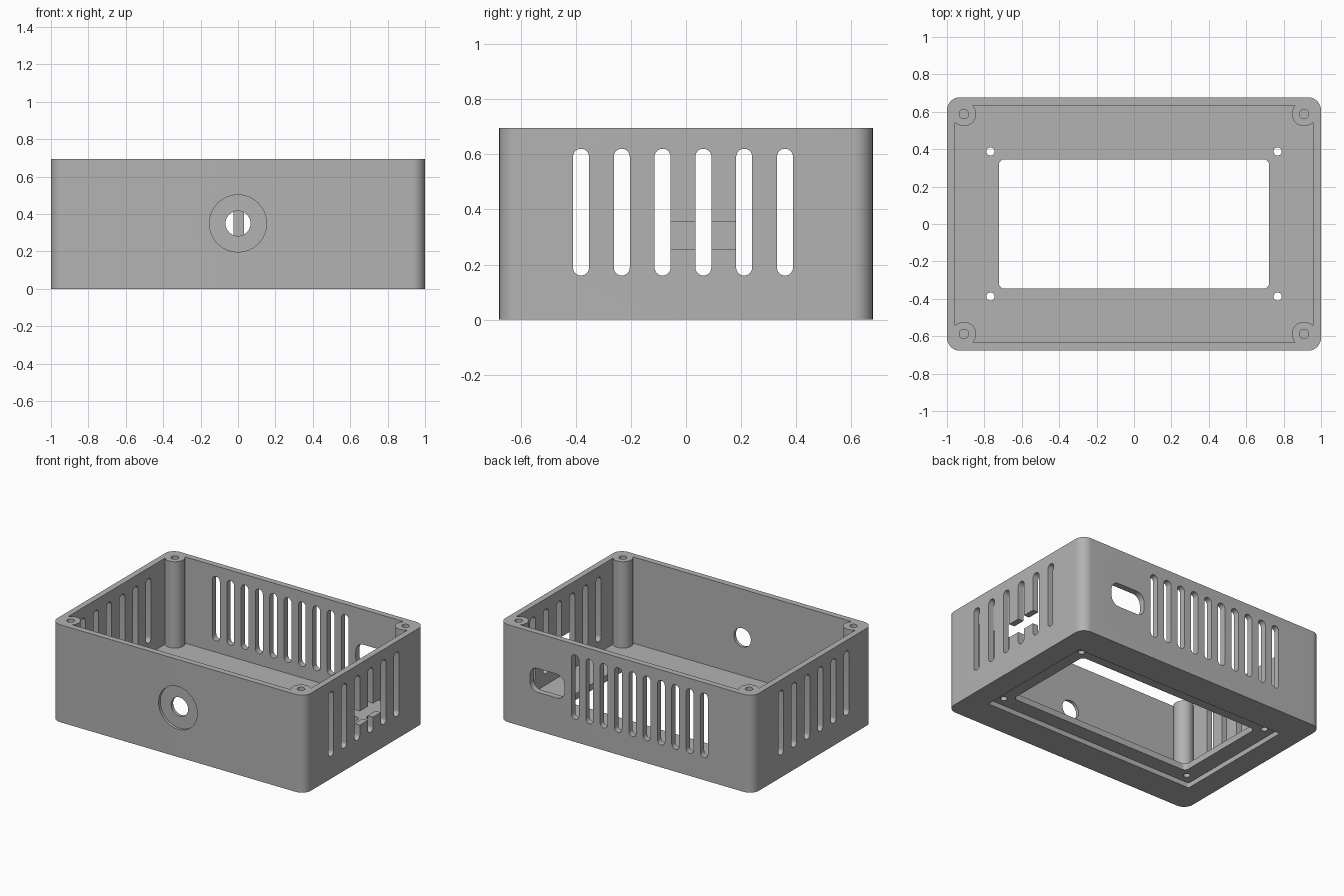
import bpy, bmesh, math

if "Cube" in bpy.data.objects:
    bpy.data.objects.remove(bpy.data.objects["Cube"])

LENGTH, DEPTH, HEIGHT = 2.0, 1.355, 0.695
WALL, FLOOR, RECESS = 0.043, 0.08, 0.035
MID_Z = 0.35

grey = bpy.data.materials.new("plain grey")
grey.use_nodes = True
grey.diffuse_color = (0.45, 0.45, 0.45, 1)
grey.node_tree.nodes["Principled BSDF"].inputs["Base Color"].default_value = grey.diffuse_color


def rounded(cu, cv, w, h, r, steps=8):
    """Outline of a rounded rectangle centred on (cu, cv)."""
    pts = []
    for i, (su, sv) in enumerate([(1, 1), (-1, 1), (-1, -1), (1, -1)]):
        for k in range(steps + 1):
            a = math.pi / 2 * (i + k / steps)
            pts.append((cu + su * (w / 2 - r) + r * math.cos(a),
                        cv + sv * (h / 2 - r) + r * math.sin(a)))
    return pts


def circle(cu, cv, r):
    return rounded(cu, cv, 2 * r, 2 * r, r)


def prism(name, outline, axis, lo, hi):
    """Extrude an outline along an axis from lo to hi."""
    place = {"x": lambda u, v, t: (t, u, v),
             "y": lambda u, v, t: (u, t, v),
             "z": lambda u, v, t: (u, v, t)}[axis]
    bm = bmesh.new()
    rings = [[bm.verts.new(place(u, v, t)) for u, v in outline] for t in (lo, hi)]
    n = len(outline)
    for ring in rings:
        bm.faces.new(ring)
    for i in range(n):
        j = (i + 1) % n
        bm.faces.new((rings[0][i], rings[0][j], rings[1][j], rings[1][i]))
    bmesh.ops.remove_doubles(bm, verts=bm.verts, dist=1e-5)
    bmesh.ops.recalc_face_normals(bm, faces=bm.faces)
    mesh = bpy.data.meshes.new(name)
    bm.to_mesh(mesh)
    bm.free()
    mesh.materials.append(grey)
    obj = bpy.data.objects.new(name, mesh)
    bpy.context.collection.objects.link(obj)
    return obj


def cut(target, cutter):
    """Subtract the cutter from the target and discard it."""
    mod = target.modifiers.new("cut", "BOOLEAN")
    mod.operation, mod.solver, mod.object = "DIFFERENCE", "EXACT", cutter
    bpy.context.view_layer.objects.active = target
    bpy.ops.object.modifier_apply(modifier=mod.name)
    bpy.data.objects.remove(cutter)


def cut_prism(outline, axis, lo, hi):
    cut(case, prism("cutter", outline, axis, lo, hi))


corners = [(sx, sy) for sx in (-1, 1) for sy in (-1, 1)]
hx, hy = LENGTH / 2, DEPTH / 2

# Outer case
case = prism("enclosure_case", rounded(0, 0, LENGTH, DEPTH, 0.07, 12), "z", 0, HEIGHT)

# Open cavity that leaves a screw post in each corner
cavity = prism("cavity", rounded(0, 0, LENGTH - 2 * WALL, DEPTH - 2 * WALL, 0.03),
               "z", FLOOR, HEIGHT + 0.1)
for sx, sy in corners:
    cut(cavity, prism("post", circle(sx * 0.909, sy * 0.588, 0.065), "z", 0, 1))
cut(case, cavity)

# Screw holes in the posts, and mounting holes in the floor
for sx, sy in corners:
    cut_prism(circle(sx * 0.909, sy * 0.588, 0.025), "z", 0.3, 1)
    cut_prism(circle(sx * 0.768, sy * 0.388, 0.022), "z", -0.1, 0.2)

# Display window with a shallow recess underneath
cut_prism(rounded(0, 0, 1.68, 0.91, 0.012), "z", -0.1, RECESS)
cut_prism(rounded(0, 0, 1.444, 0.692, 0.03), "z", -0.1, 0.2)

# Vent slots in both ends
for i in range(6):
    slot = rounded(-0.381 + 0.148 * i, 0.39, 0.058, 0.46, 0.029)
    for sx in (-1, 1):
        cut_prism(slot, "x", sx * (hx - 0.06), sx * (hx + 0.1))

# Vent slots and rounded port in the back
for i in range(10):
    cut_prism(rounded(0.4 - 0.113 * i, 0.39, 0.058, 0.46, 0.029), "y", hy - 0.06, hy + 0.1)
cut_prism(rounded(0.62, 0.36, 0.272, 0.17, 0.06), "y", hy - 0.06, hy + 0.1)

# Rectangular port crossing the slots of the left end
cut_prism([(-0.08, 0.257), (0.21, 0.257), (0.21, 0.355), (-0.08, 0.355)],
          "x", hx - 0.06, hx + 0.1)

# Stepped round hole in the front
cut_prism(circle(0, MID_Z, 0.153), "y", -hy - 0.1, -hy + 0.02)
cut_prism(circle(0, MID_Z, 0.067), "y", -hy - 0.1, -hy + 0.06)

# Smooth curved walls, sharp edges
bpy.ops.object.select_all(action="DESELECT")
case.select_set(True)
bpy.context.view_layer.objects.active = case
bpy.ops.object.shade_smooth_by_angle(angle=math.radians(30))
